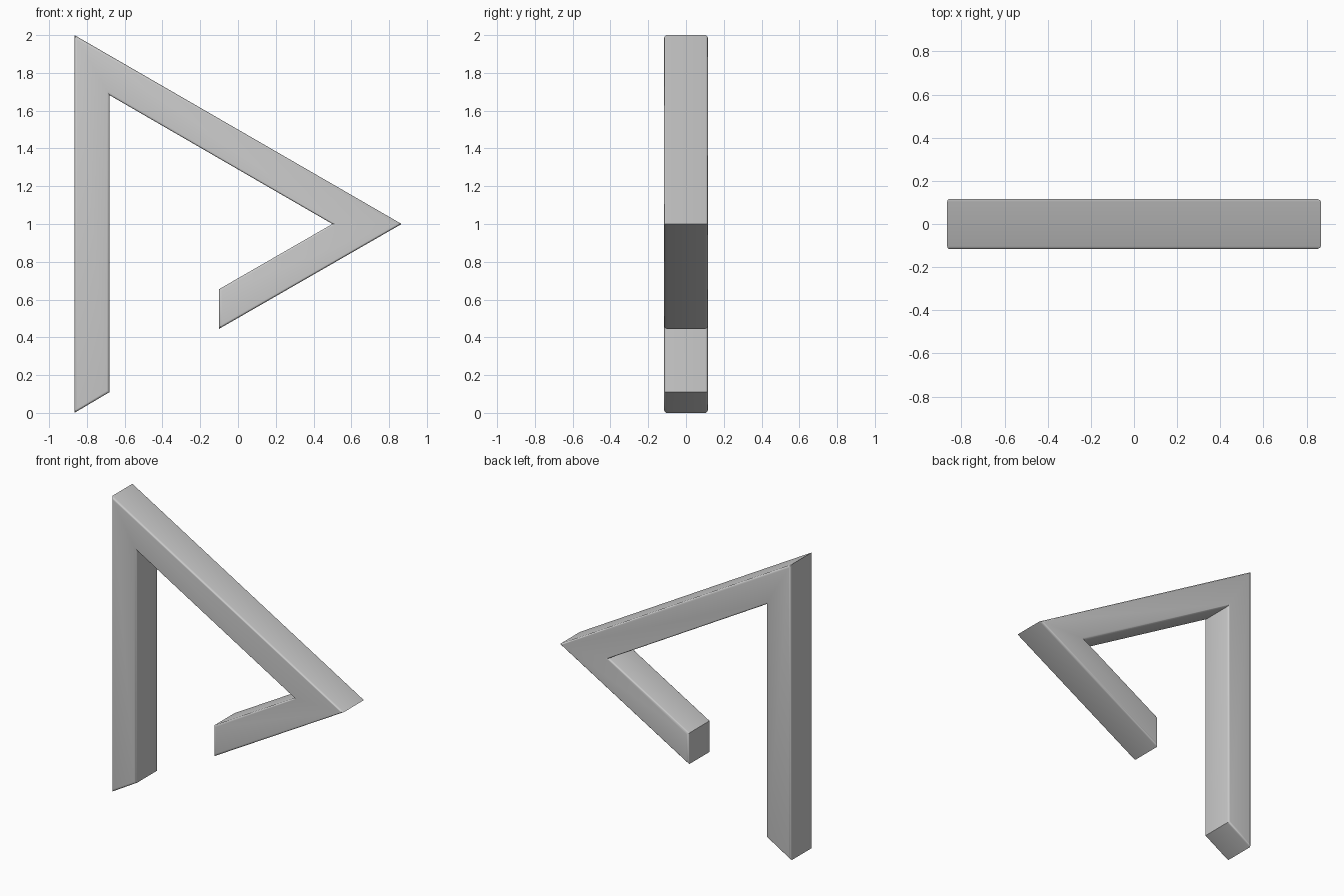
import bpy
import bmesh
from mathutils import Vector

cube = bpy.data.objects.get("Cube")
if cube:
    bpy.data.objects.remove(cube, do_unlink=True)

HALF_DEPTH = 0.117
BEVEL = 0.014

# One grey material
grey = bpy.data.materials.new("light grey")
grey.use_nodes = True
colour = (0.6, 0.6, 0.6, 1)
grey.diffuse_color = colour
grey.node_tree.nodes["Principled BSDF"].inputs["Base Color"].default_value = colour

# Outline of the bent bar: long upright, sloping top arm, short return arm
outline = [(-0.866, 0), (-0.68, 0.11), (-0.68, 1.682), (0.5, 1.0),
           (-0.10, 0.655), (-0.10, 0.445), (0.866, 1), (-0.866, 2)]

bm = bmesh.new()
front = bm.faces.new([bm.verts.new((x, -HALF_DEPTH, z)) for x, z in outline])
extruded = bmesh.ops.extrude_face_region(bm, geom=[front], use_keep_orig=True)
back_verts = [v for v in extruded["geom"] if isinstance(v, bmesh.types.BMVert)]
bmesh.ops.translate(bm, verts=back_verts, vec=Vector((0, 2 * HALF_DEPTH, 0)))
bmesh.ops.recalc_face_normals(bm, faces=bm.faces[:])

# Round the front and back rims, keeping the mitred corners crisp
rims = [e for e in bm.edges if abs(e.verts[0].co.y - e.verts[1].co.y) < 0.001]
bmesh.ops.bevel(bm, geom=rims, offset=BEVEL, segments=4, profile=0.5,
                affect='EDGES', clamp_overlap=True)
bmesh.ops.recalc_face_normals(bm, faces=bm.faces[:])

mesh = bpy.data.meshes.new("bent_bar")
bm.to_mesh(mesh)
bm.free()
mesh.materials.append(grey)
bar = bpy.data.objects.new("bent_bar", mesh)
bpy.context.collection.objects.link(bar)

# Smooth the rounded rims only
bpy.ops.object.select_all(action='DESELECT')
bar.select_set(True)
bpy.context.view_layer.objects.active = bar
bpy.ops.object.shade_smooth_by_angle(angle=0.6)
